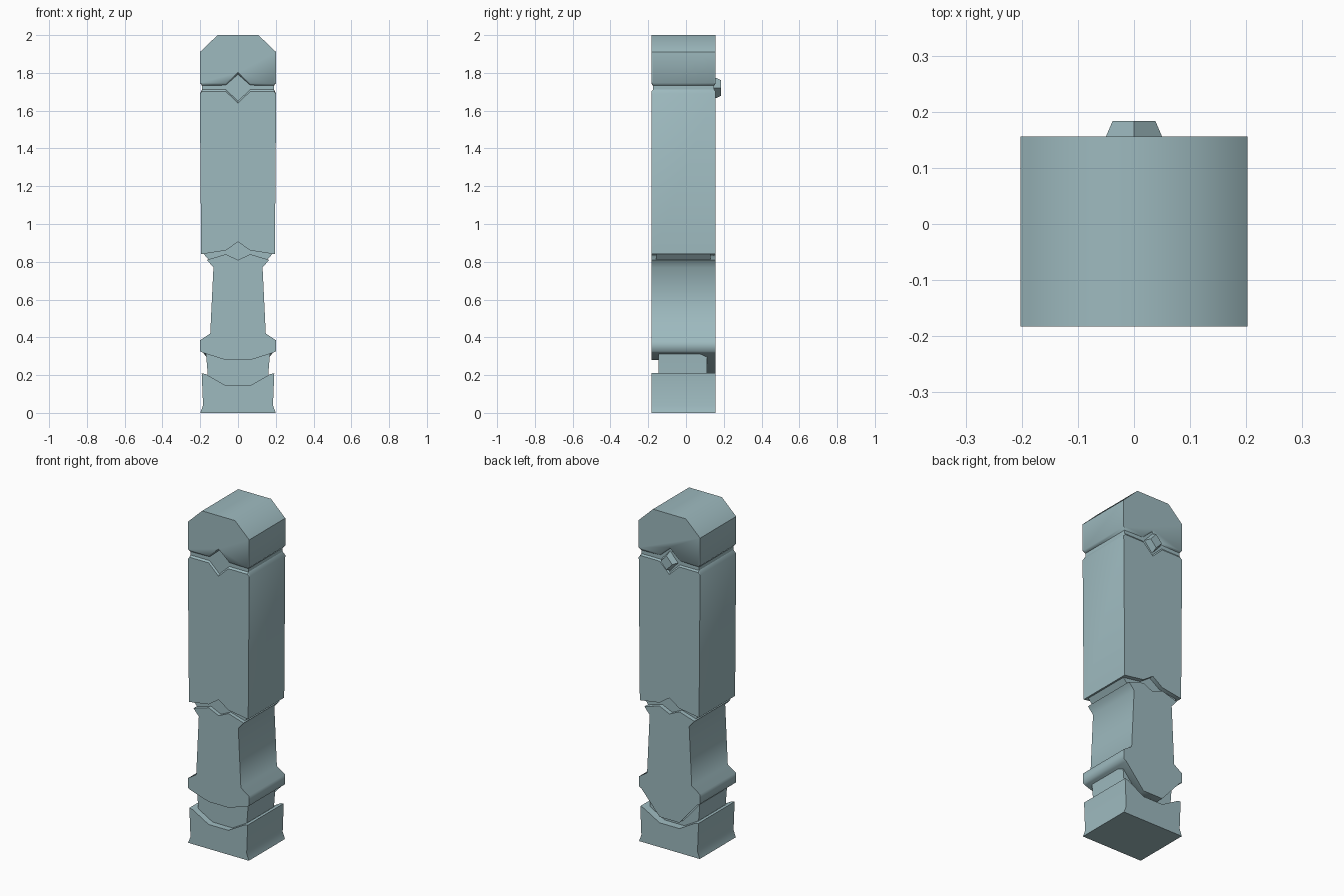
import bpy, bmesh, math
from mathutils import Matrix

if "Cube" in bpy.data.objects:
    bpy.data.objects.remove(bpy.data.objects["Cube"])

FRONT, BACK = -0.183, 0.156

# Blue-grey paint shared by every part
paint = bpy.data.materials.new("blue_grey")
paint.diffuse_color = (0.34, 0.49, 0.52, 1)
paint.use_nodes = True
paint.node_tree.nodes["Principled BSDF"].inputs["Base Color"].default_value = paint.diffuse_color


def mirrored(half):
    """Close a right-hand outline (listed bottom to top) with its left-hand copy."""
    return half + [(-x, z) for x, z in reversed(half) if x > 0]


def finish(name, bm, angle):
    bmesh.ops.recalc_face_normals(bm, faces=bm.faces)
    mesh = bpy.data.meshes.new(name)
    bm.to_mesh(mesh)
    bm.free()
    mesh.materials.append(paint)
    obj = bpy.data.objects.new(name, mesh)
    bpy.context.collection.objects.link(obj)
    bpy.ops.object.select_all(action='DESELECT')
    obj.select_set(True)
    bpy.context.view_layer.objects.active = obj
    bpy.ops.object.shade_smooth_by_angle(angle=math.radians(angle))
    return obj


def loft(name, sections, angle=30):
    """Skin a row of (y, half outline) sections from front to back."""
    bm = bmesh.new()
    rings = [[bm.verts.new((x, y, z)) for x, z in mirrored(h)] for y, h in sections]
    n = len(rings[0])
    bm.faces.new(rings[0])
    bm.faces.new(rings[-1][::-1])
    for a, b in zip(rings, rings[1:]):
        for i in range(n):
            j = (i + 1) % n
            bm.faces.new((a[i], b[i], b[j], a[j]))
    return finish(name, bm, angle)


def prism(name, half, y0=FRONT, y1=BACK, angle=30):
    return loft(name, [(y0, half), (y1, half)], angle)


def bevelled(name, outline, angle=30):
    """Prism whose groove-side edge is bevelled at the front and back faces."""
    return loft(name, [(FRONT, outline(0)), (-0.174, outline(0.01)),
                       (0.149, outline(0.01)), (BACK, outline(0))], angle)


# Base block with a dished top edge
prism("base_block", [(0.2, 0), (0.185, 0.04), (0.192, 0.21), (0.17, 0.205), (0.065, 0.145)])

# Recessed band above the base
prism("lower_band", [(0.16, 0.1), (0.16, 0.2), (0.172, 0.35)], -0.145, 0.11)


# Waisted neck, with a shield edge that hangs lower at the back
def neck(drop):
    return [(0.065, drop), (0.185, 0.318), (0.2, 0.326), (0.2, 0.385), (0.147, 0.42),
            (0.13, 0.77), (0.165, 0.81), (0.065, 0.84), (0, 0.81)]


loft("neck", [(FRONT, neck(0.28)), (-0.14, neck(0.28)),
              (0.105, neck(0.18)), (BACK, neck(0.18))], 62)

# Recessed band under the shaft
prism("upper_band", [(0.15, 0.805), (0.185, 0.845), (0.15, 0.92)], -0.16, 0.13)

# Main shaft, notched below and above
bevelled("shaft", lambda d: [(0, 0.905), (0.065, 0.86), (0.195, 0.84), (0.202, 1.69),
                             (0.19, 1.702 + d), (0.065, 1.702 + d), (0, 1.64 + d)])

# Shallow groove core between shaft and cap
prism("groove_core", [(0.19, 1.6), (0.19, 1.85)], -0.174, 0.149)

# Chamfered cap
bevelled("cap", lambda d: [(0, 1.802 - d), (0.065, 1.745 - d), (0.19, 1.742 - d),
                           (0.202, 1.747), (0.202, 1.91), (0.108, 2.0)], 44)

# Diamond stud on the back
bm = bmesh.new()
bmesh.ops.create_cone(bm, cap_ends=True, segments=4, radius1=0.055, radius2=0.038, depth=0.04,
                      matrix=Matrix.Translation((0, 0.164, 1.72))
                      @ Matrix.Diagonal((1, 1, 1.1, 1))
                      @ Matrix.Rotation(-math.pi / 2, 4, 'X'))
finish("back_stud", bm, 30)
